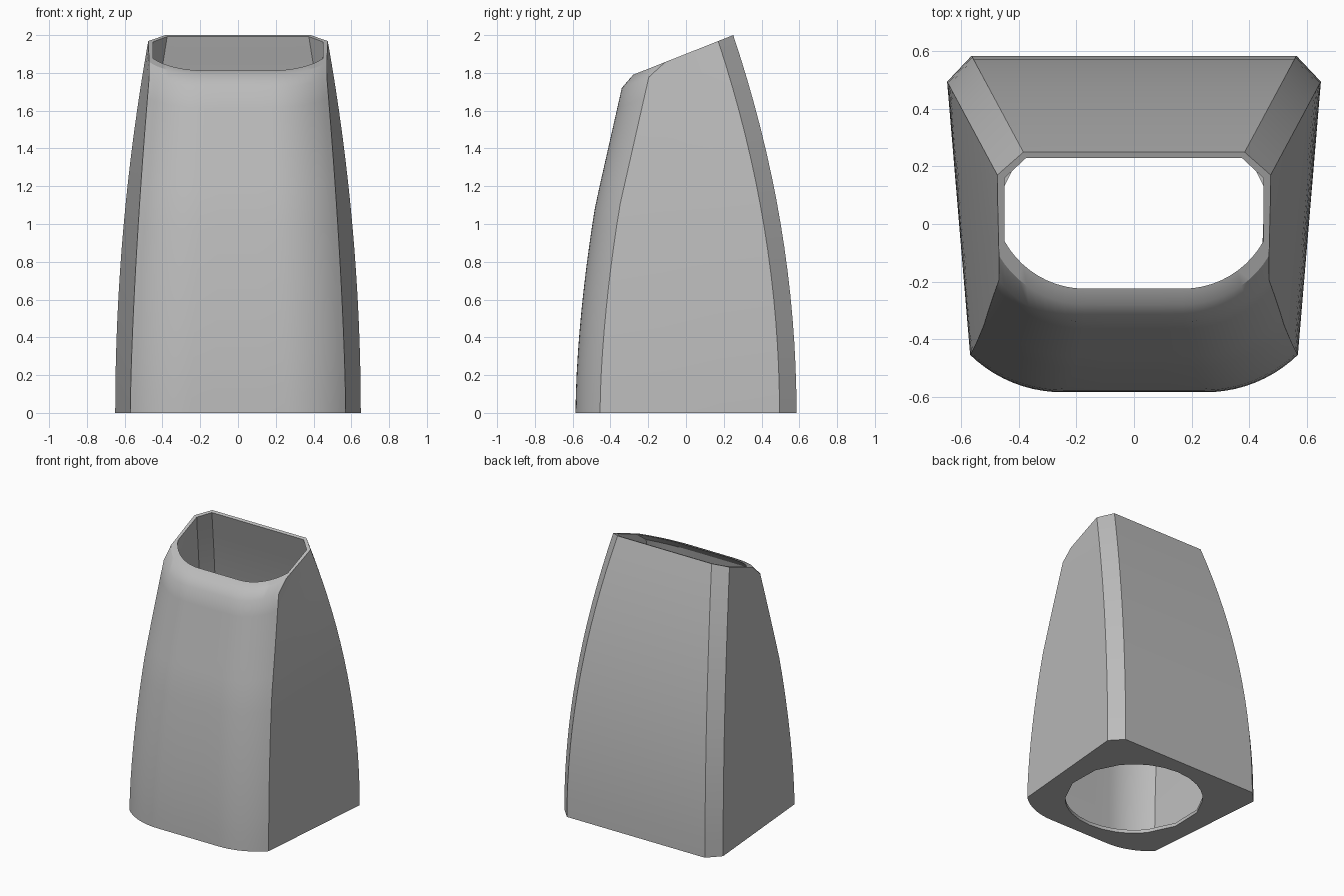
import bpy, bmesh, math

cube = bpy.data.objects.get("Cube")
if cube:
    bpy.data.objects.remove(cube, do_unlink=True)

LEVELS = 16
WALL = 0.025
HOLE_RADIUS = 0.47
FRONT_START = 8      # first point of the rounded front in a half ring


def grey_material():
    mat = bpy.data.materials.new("plain grey")
    mat.use_nodes = True
    colour = (0.5, 0.5, 0.5, 1)
    mat.diffuse_color = colour
    mat.node_tree.nodes["Principled BSDF"].inputs["Base Color"].default_value = colour
    return mat


def line(a, b, steps):
    return [(a[0] + (b[0] - a[0]) * i / steps, a[1] + (b[1] - a[1]) * i / steps)
            for i in range(steps)]


def ring(back, side, corner, front):
    """Closed outline: flat back, chamfer, flat side, rounded front."""
    dx, dy = corner[0] - front[0], corner[1] - front[1]
    r = (dx * dx + dy * dy) / (2 * dy)
    sweep = math.asin(min(1, dx / r))
    half = line((0, back[1]), back, 4) + line(back, side, 1) + line(side, corner, 3)
    for i in range(10):
        a = sweep * (1 - i / 10)
        half.append((front[0] + r * math.sin(a), front[1] + r * (1 - math.cos(a))))
    half += line(front, (0, front[1]), 2) + [(0, front[1])]
    return half + [(-x, y) for x, y in half[-2:0:-1]]


def section(z, t=0):
    """Body outline at height z, moved inward by t."""
    back = 0.585 - 0.335 * (z / 2) ** 2 - t
    side = 0.65 - 0.175 * (z / 1.97) ** 2 - t
    corner = 0.57 - 0.1 * (z / 1.78) ** 1.5 - t
    if z < 1.1:
        front = -0.585 + 0.105 * (z / 1.1) ** 1.7
    else:
        front = -0.48 + 0.226 * (z - 1.1)
    flat = 0.25 - 0.045 * z
    return ring((side - 0.085 + t * 0.5, back), (side, back - 0.09 + t * 0.5),
                (corner, front + 0.13 + t), (flat, front + t))


def slope(y):
    return 2 - 0.396 * (0.25 - y)


COUNT = len(section(0))
HALF = COUNT // 2


def is_front(i):
    return min(i, COUNT - i) >= FRONT_START


def top_height(i):
    z = 1.9
    for _ in range(20):
        z = slope(section(z)[i][1])
    return z


def at(i, z, t=0):
    return (*section(z, t)[i], z)


# Outer wall, ending at the sloped top or just below it along the front
tops = [top_height(i) - (0.05 if is_front(i) else 0) for i in range(COUNT)]
rings = [[at(i, tops[i] * k / LEVELS) for i in range(COUNT)] for k in range(LEVELS + 1)]

# Bevelled front edge, then the inner edge of the rim
edge = ring((0.385, 0.25), (0.475, 0.165), (0.47, -0.11), (0.17, -0.28))
rings.append([(*edge[i], slope(edge[i][1])) if is_front(i) else rings[-1][i]
              for i in range(COUNT)])
mouth = ring((0.375, 0.23), (0.45, 0.16), (0.45, -0.06), (0.17, -0.225))
rings.append([(x, y, slope(y)) for x, y in mouth])

# Inner wall down to the floor
for k in range(LEVELS, -1, -1):
    rings.append([at(i, WALL + (slope(mouth[i][1]) - 0.08 - WALL) * k / LEVELS, WALL)
                  for i in range(COUNT)])

# Round hole through the floor
for z in (WALL, 0):
    hole = []
    for x, y in section(0):
        a = math.atan2(y, x)
        hole.append((HOLE_RADIUS * math.cos(a), HOLE_RADIUS * math.sin(a), z))
    rings.append(hole)

# Skin the rings into one closed shell
bm = bmesh.new()
loops = [[bm.verts.new(p) for p in r] for r in rings]
for a, b in zip(loops, loops[1:] + loops[:1]):
    for i in range(COUNT):
        j = (i + 1) % COUNT
        bm.faces.new((a[i], a[j], b[j], b[i]))
bmesh.ops.remove_doubles(bm, verts=bm.verts, dist=0.0005)
bmesh.ops.recalc_face_normals(bm, faces=bm.faces)
mesh = bpy.data.meshes.new("tapered_sleeve")
bm.to_mesh(mesh)
bm.free()
mesh.materials.append(grey_material())

sleeve = bpy.data.objects.new("tapered_sleeve", mesh)
bpy.context.collection.objects.link(sleeve)
bpy.ops.object.select_all(action="DESELECT")
sleeve.select_set(True)
bpy.context.view_layer.objects.active = sleeve
bpy.ops.object.shade_smooth_by_angle(angle=math.radians(30))
